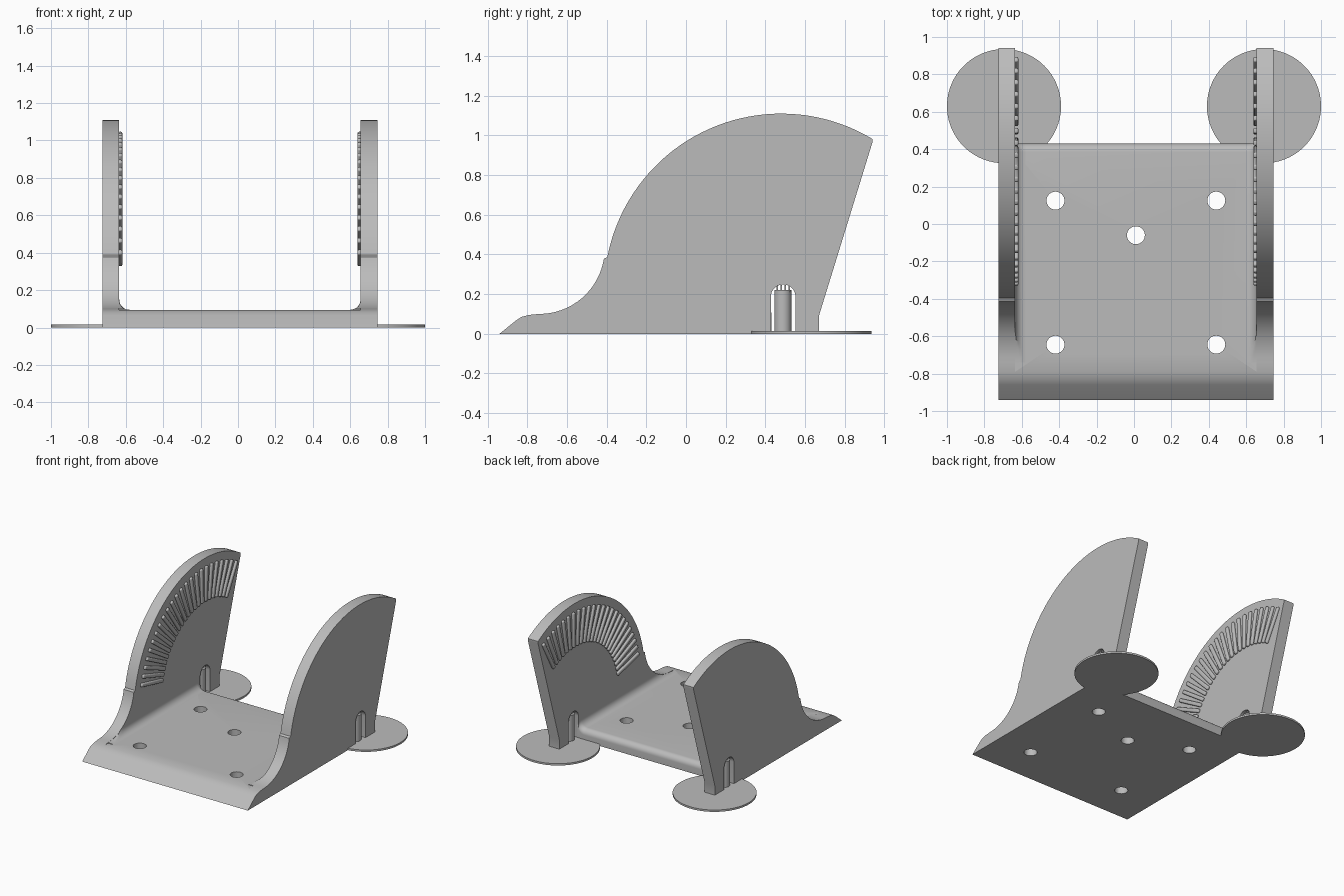
import bpy, bmesh
from math import sin, cos, pi, radians, sqrt, atan2
from mathutils import Matrix

if "Cube" in bpy.data.objects:
    bpy.data.objects.remove(bpy.data.objects["Cube"], do_unlink=True)

grey = bpy.data.materials.new("plain grey")
grey.use_nodes = True
colour = (0.5, 0.5, 0.5, 1)
grey.diffuse_color = colour
grey.node_tree.nodes["Principled BSDF"].inputs["Base Color"].default_value = colour

MID, INNER, OUTER = 0.01, 0.645, 0.735   # mid plane, wall faces measured from it
FLOOR, BACK, ROUND = 0.095, 0.43, 0.045  # floor height, rear edge and its radius
FAN_Y, FAN_Z = 0.48, 0.217               # centre of the walls' big arc


def finish(bm, name):
    bmesh.ops.recalc_face_normals(bm, faces=bm.faces)
    mesh = bpy.data.meshes.new(name)
    bm.to_mesh(mesh)
    bm.free()
    mesh.materials.append(grey)
    obj = bpy.data.objects.new(name, mesh)
    bpy.context.collection.objects.link(obj)
    return obj


def smooth(obj):
    bpy.ops.object.select_all(action="DESELECT")
    obj.select_set(True)
    bpy.context.view_layer.objects.active = obj
    bpy.ops.object.shade_smooth_by_angle(angle=radians(30))


def arc(cy, cz, r, start, end, n):
    angles = [radians(start + (end - start) * i / n) for i in range(n + 1)]
    return [(cy + r * cos(a), cz + r * sin(a)) for a in angles]


def extrude_x(name, profile, x0, x1):
    """Solid made from a (y, z) outline."""
    bm = bmesh.new()
    face = bm.faces.new([bm.verts.new((x0, y, z)) for y, z in profile])
    out = bmesh.ops.extrude_face_region(bm, geom=[face])["geom"]
    verts = [v for v in out if isinstance(v, bmesh.types.BMVert)]
    bmesh.ops.translate(bm, verts=verts, vec=(x1 - x0, 0, 0))
    return finish(bm, name)


def add_cylinder(bm, x, y, z0, z1, r, n=48):
    bmesh.ops.create_cone(bm, cap_ends=True, segments=n, radius1=r, radius2=r, depth=z1 - z0,
                          matrix=Matrix.Translation((x, y, (z0 + z1) / 2)))


def add_box(bm, matrix, size):
    bmesh.ops.create_cube(bm, size=1, matrix=matrix @ Matrix.Diagonal((*size, 1)))


# Floor with a sloped nose and a rounded rear edge
nose = [(-0.94, 0), (-0.86, 0.065), (-0.83, 0.085), (-0.79, FLOOR)]
rear = arc(BACK - ROUND, FLOOR - ROUND, ROUND, 90, 0, 8)
floor = extrude_x("floor", nose + rear + [(BACK, 0)], MID - INNER, MID + INNER)

# Screw holes
bm = bmesh.new()
for x, y in [(-0.43, 0.125), (0.43, 0.125), (0, -0.06), (-0.43, -0.645), (0.43, -0.645)]:
    add_cylinder(bm, MID + x, y, -0.1, 0.2, 0.048, 32)
cutter = finish(bm, "hole_cutter")
cutter.hide_render = True
cut = floor.modifiers.new("holes", "BOOLEAN")
cut.object = cutter
cut.solver = "EXACT"
smooth(floor)
bpy.ops.object.modifier_apply(modifier=cut.name)
bpy.data.objects.remove(cutter, do_unlink=True)
smooth(floor)

# Wall outline: nose, hollow sweep, big arc, raked rear edge, arched slot
big_r = 0.893
end_angle = 90 - atan2(0.46, 0.765) * 180 / pi
wall_outline = (nose + arc(-0.74, 0.43, 0.33, -90, -9, 16)
                + arc(FAN_Y, FAN_Z, big_r, 169, end_angle, 40)
                + [(0.94, 0.965), (0.67, 0.09), (0.67, 0), (0.552, 0)]
                + arc(0.49, 0.187, 0.062, 0, 180, 16) + [(0.428, 0)])


def wall_top(y):
    """Height of the hollow sweep, used to trim the fillet."""
    return 0.43 - sqrt(0.33 ** 2 - (y + 0.74) ** 2) if y < -0.45 else 1


def floor_top(y):
    over = max(0, y - (BACK - ROUND))
    return FLOOR - ROUND + sqrt(max(0, ROUND ** 2 - over ** 2))


def fillet(name, side):
    """Hollow strip joining the floor and one wall."""
    r = 0.055
    section = [(0.01, -0.03), (0.01, r)]
    section += [(-r + r * cos(a), r - r * sin(a)) for a in [i * pi / 16 for i in range(9)]]
    section += [(-r, -0.03)]
    stations = [-0.74 + 0.02 * i for i in range(15)]
    stations += [BACK - ROUND + ROUND * sin(i * pi / 16) for i in range(9)]
    bm = bmesh.new()
    rings = []
    for y in stations:
        rings.append([bm.verts.new((MID + side * (INNER + dx), y,
                                    min(floor_top(y) + dz, wall_top(y) - 0.001)))
                      for dx, dz in section])
    n = len(section)
    for a, b in zip(rings, rings[1:]):
        for i in range(n):
            j = (i + 1) % n
            bm.faces.new((a[i], a[j], b[j], b[i]))
    bm.faces.new(rings[0])
    bm.faces.new(rings[-1])
    smooth(finish(bm, name))


def ribs(name, side, count=24):
    """Fan of raised bars on the inner face of one wall."""
    bm = bmesh.new()
    for i in range(count):
        a = radians(167 - 106 * i / (count - 1))
        centre = Matrix.Translation((MID + side * (INNER - 0.005), FAN_Y, FAN_Z))
        place = centre @ Matrix.Rotation(a, 4, "X") @ Matrix.Translation((0, 0.69, 0))
        add_box(bm, place, (0.024, 0.28, 0.03))
    obj = finish(bm, name)
    bevel = obj.modifiers.new("rounded edges", "BEVEL")
    bevel.width = 0.009
    bevel.segments = 3
    smooth(obj)


for label, side in (("left", 1), ("right", -1)):
    smooth(extrude_x(label + "_wall", wall_outline, MID + side * INNER, MID + side * OUTER))
    fillet(label + "_fillet", side)
    ribs(label + "_ribs", side)

    # Round foot pad
    bm = bmesh.new()
    add_cylinder(bm, side * 0.695, 0.63, 0, 0.015, 0.305, 96)
    smooth(finish(bm, label + "_foot_pad"))

    # Pillar inside the slot, with thin tips reaching the arch
    bm = bmesh.new()
    x = MID + side * (INNER + OUTER) / 2
    add_cylinder(bm, x, 0.488, 0.01, 0.222, 0.043, 32)
    for k in range(4):
        tip = Matrix.Translation((x, 0.46 + 0.02 * k, 0.228))
        add_box(bm, tip, (0.05, 0.007, 0.036))
    smooth(finish(bm, label + "_slot_pillar"))
